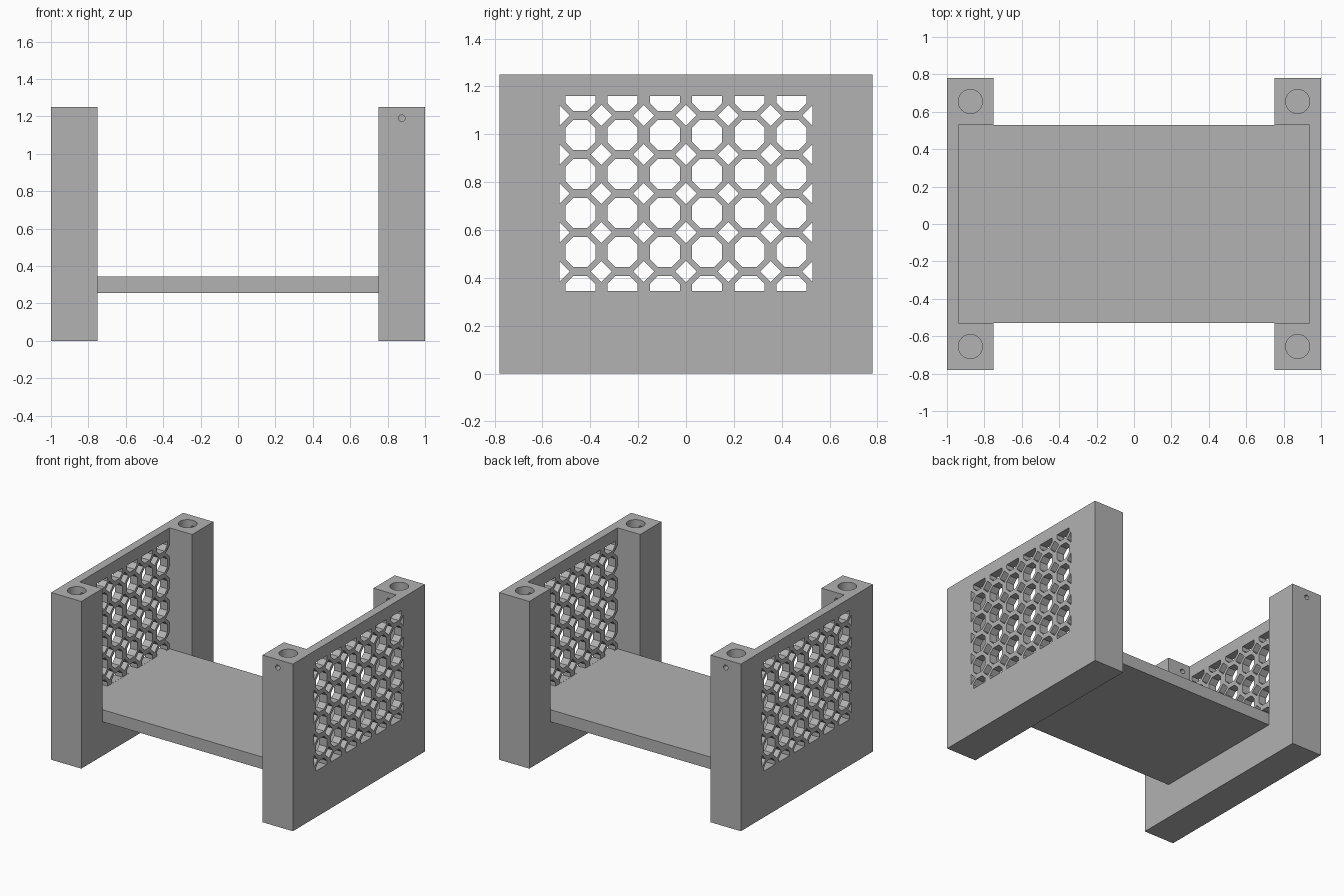
import bpy, bmesh, math
from mathutils import Matrix, Vector

if "Cube" in bpy.data.objects:
    bpy.data.objects.remove(bpy.data.objects["Cube"])

W, H, D = 1.0, 1.25, 0.78            # half width, height, half depth
IN_X, WALL_X, IN_Y = 0.75, 0.9375, 0.53
BASE, TOP = 0.345, 1.16              # lattice bottom and top
POST_X, POST_Y = 0.875, 0.655

grey = bpy.data.materials.new("plain_grey")
grey.diffuse_color = (0.445, 0.445, 0.445, 1)
grey.use_nodes = True
grey.node_tree.nodes["Principled BSDF"].inputs["Base Color"].default_value = grey.diffuse_color


def new_object(name, bm):
    bmesh.ops.recalc_face_normals(bm, faces=bm.faces)
    mesh = bpy.data.meshes.new(name)
    bm.to_mesh(mesh)
    bm.free()
    ob = bpy.data.objects.new(name, mesh)
    bpy.context.collection.objects.link(ob)
    mesh.materials.append(grey)
    return ob


def add_box(bm, lo, hi):
    lo, hi = Vector(lo), Vector(hi)
    mat = Matrix.Translation((lo + hi) / 2) @ Matrix.Diagonal((*(hi - lo), 1))
    bmesh.ops.create_cube(bm, size=1, matrix=mat)


def add_cylinder(bm, centre, radius, length, along_y=False):
    mat = Matrix.Translation(centre)
    if along_y:
        mat = mat @ Matrix.Rotation(math.pi / 2, 4, 'X')
    bmesh.ops.create_cone(bm, cap_ends=True, segments=48, radius1=radius,
                          radius2=radius, depth=length, matrix=mat)


def add_hole(bm, cy, cz, outline):
    """Prism along x, clipped to the lattice window."""
    e = 0.0005
    pts = []
    for y, z in outline:
        p = (min(max(cy + y, -IN_Y + e), IN_Y - e), min(max(cz + z, BASE + e), TOP))
        if p not in pts:
            pts.append(p)
    face = bm.faces.new([bm.verts.new((WALL_X - 0.05, y, z)) for y, z in pts])
    out = bmesh.ops.extrude_face_region(bm, geom=[face], use_keep_orig=True)
    moved = [v for v in out["geom"] if isinstance(v, bmesh.types.BMVert)]
    bmesh.ops.translate(bm, verts=moved, vec=(0.15, 0, 0))


def cut(ob, bm):
    cutter = new_object("cutter", bm)
    mod = ob.modifiers.new("cut", 'BOOLEAN')
    mod.operation, mod.solver, mod.object = 'DIFFERENCE', 'EXACT', cutter
    bpy.context.view_layer.objects.active = ob
    bpy.ops.object.modifier_apply(modifier=mod.name)
    bpy.data.objects.remove(cutter)


# Side panel: solid block
bm = bmesh.new()
add_box(bm, (IN_X, -D, 0), (W, D, H))
side = new_object("right_side", bm)

# Lattice of octagons with diamonds between them
a, b, d = 0.0625, 0.030, 0.044
octagon = [(a, -b), (a, b), (b, a), (-b, a), (-a, b), (-a, -b), (-b, -a), (b, -a)]
diamond = [(d, 0), (0, d), (-d, 0), (0, -d)]
py, pz = 2 * IN_Y / 6, (TOP - BASE) / 5
bm = bmesh.new()
for i in range(6):
    for k in range(6):
        add_hole(bm, -IN_Y + py * (i + 0.5), BASE + pz * k, octagon)
for i in range(7):
    for k in range(5):
        add_hole(bm, -IN_Y + py * i, BASE + pz * (k + 0.5), diamond)
cut(side, bm)

# Recess between the posts, leaving a thin wall above the base
bm = bmesh.new()
add_box(bm, (IN_X - 0.1, -IN_Y, BASE), (WALL_X, IN_Y, H + 0.1))
cut(side, bm)

# Round sockets in the post tops
bm = bmesh.new()
for s in (-1, 1):
    add_cylinder(bm, (POST_X, s * POST_Y, H), 0.064, 0.25)
cut(side, bm)

# Small screw holes running into the sockets
bm = bmesh.new()
for y in (-D, IN_Y):
    add_cylinder(bm, (POST_X, y + 0.04, 1.19), 0.018, 0.16, along_y=True)
cut(side, bm)

# Opposite side is the same panel turned half way round
other = side.copy()
other.data = side.data.copy()
other.name = "left_side"
other.data.transform(Matrix.Rotation(math.pi, 4, 'Z'))
bpy.context.collection.objects.link(other)

# Shelf joining the sides
bm = bmesh.new()
add_box(bm, (-IN_X, -IN_Y, 0.255), (IN_X, IN_Y, BASE))
shelf = new_object("shelf", bm)

bpy.ops.object.select_all(action='DESELECT')
for ob in (side, other):
    ob.select_set(True)
bpy.context.view_layer.objects.active = side
bpy.ops.object.shade_smooth_by_angle(angle=math.radians(30))
